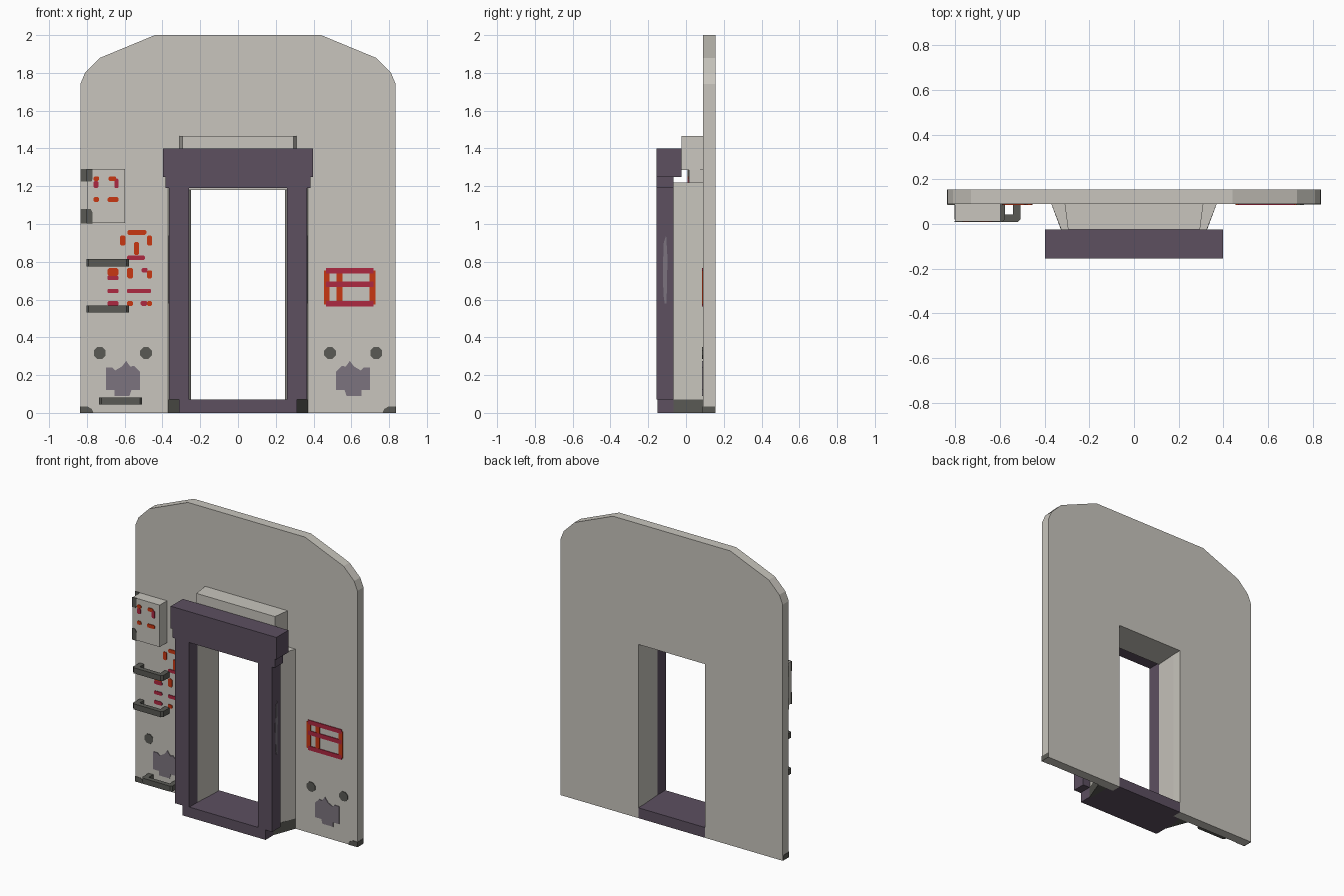
import bpy, bmesh, math

if "Cube" in bpy.data.objects:
    bpy.data.objects.remove(bpy.data.objects["Cube"])


def mat(name, r, g, b):
    m = bpy.data.materials.new(name)
    m.diffuse_color = (r, g, b, 1)
    m.use_nodes = True
    m.node_tree.nodes["Principled BSDF"].inputs["Base Color"].default_value = m.diffuse_color
    return m


STONE = mat("pale_stone", 0.58, 0.56, 0.51)
PURPLE = mat("dark_purple", 0.109, 0.08, 0.118)
GREY = mat("dark_grey", 0.102, 0.102, 0.09)
MAUVE = mat("worn_mauve", 0.2, 0.175, 0.21)
ORANGE = mat("orange", 0.58, 0.038, 0.006)
RED = mat("crimson", 0.42, 0.021, 0.053)

FACE = 0.09     # front plane of the wall
BACK = 0.155
PAINT = 0.004   # thickness of painted marks


def solid(name, material, shapes):
    """One object from prisms: each shape is (outline, axis, low, high)."""
    bm = bmesh.new()
    for pts, axis, lo, hi in shapes:
        def place(a, b, d):
            return {'x': (d, a, b), 'y': (a, d, b), 'z': (a, b, d)}[axis]
        bottom = [bm.verts.new(place(a, b, lo)) for a, b in pts]
        top = [bm.verts.new(place(a, b, hi)) for a, b in pts]
        bm.faces.new(bottom)
        bm.faces.new(top[::-1])
        n = len(pts)
        for i in range(n):
            j = (i + 1) % n
            bm.faces.new((bottom[i], bottom[j], top[j], top[i]))
    bmesh.ops.recalc_face_normals(bm, faces=bm.faces)
    me = bpy.data.meshes.new(name)
    bm.to_mesh(me)
    bm.free()
    me.materials.append(material)
    ob = bpy.data.objects.new(name, me)
    bpy.context.collection.objects.link(ob)
    return ob


def rect(a0, a1, b0, b1):
    return [(a0, b0), (a1, b0), (a1, b1), (a0, b1)]


def box(x0, x1, y0, y1, z0, z1):
    return (rect(x0, x1, y0, y1), 'z', z0, z1)


def flip(pts, s):
    return [(a * s, b) for a, b in pts]


def symmetric(half):
    return half + [(-a, b) for a, b in reversed(half)]


# Wall: lower part around the doorway, upper part with faceted shoulders
lower = symmetric([(0.25, 1.18), (0.25, 0), (0.835, 0), (0.835, 1.285)])
upper = symmetric([(0.835, 1.285), (0.835, 1.74), (0.81, 1.80), (0.73, 1.88), (0.44, 2.0)])
solid("lower_wall", STONE, [(lower, 'y', FACE, BACK)])
solid("upper_wall", STONE, [(upper, 'y', FACE, BACK)])

# Doorway passage: tapered jambs, ceiling and the housing above
jamb = [(0.26, -0.065), (0.31, -0.065), (0.37, FACE), (0.25, FACE)]
foot = [(0.30, -0.065), (0.312, -0.065), (0.37, FACE), (0.30, FACE)]
solid("passage", STONE,
      [(flip(jamb, s), 'z', 0.07, 1.22) for s in (1, -1)]
      + [box(-0.26, 0.26, -0.065, FACE, 1.18, 1.22)])
solid("jamb_feet", GREY, [(flip(foot, s), 'z', 0, 0.07) for s in (1, -1)])
solid("housing_bracket", STONE, [box(-0.30, 0.30, 0.015, FACE, 1.22, 1.285)])
housing = symmetric([(0.295, -0.025), (0.31, FACE)])
solid("door_housing", STONE, [(housing, 'z', 1.285, 1.465)])

# Door frame
solid("door_posts", PURPLE,
      [box(*sorted((s * 0.26, s * 0.365)), -0.155, -0.065, 0.07, 1.19) for s in (1, -1)])
solid("door_header", PURPLE, [box(-0.385, 0.385, -0.155, -0.065, 1.19, 1.25)])
solid("door_lintel", PURPLE, [box(-0.397, 0.397, -0.155, -0.025, 1.25, 1.40)])
solid("door_sill", PURPLE, [box(-0.312, 0.312, -0.15, FACE, 0, 0.07),
                            box(-0.25, 0.25, FACE, BACK, 0, 0.07)])

# Worn patches on the outer post sides
wear = [(-0.12, 0.63), (-0.113, 0.58), (-0.103, 0.58), (-0.1, 0.72), (-0.098, 0.82),
        (-0.105, 0.94), (-0.118, 0.9), (-0.122, 0.78)]
solid("post_wear", MAUVE, [(wear, 'x', *sorted((s * 0.364, s * 0.368))) for s in (1, -1)])

# Dark corner feet at the wall base
corner = [(0.765, 0), (0.837, 0), (0.837, 0.035), (0.80, 0.035), (0.775, 0.022)]
solid("wall_corner_feet", GREY, [(flip(corner, s), 'y', FACE - 0.003, 0.154) for s in (1, -1)])

# Wall box with dark corner patches running on to the wall
BOX = 0.012
solid("wall_box", STONE, [box(-0.80, -0.597, BOX, FACE, 1.005, 1.29)])
patches = []
for z0, z1, tip in ((1.225, 1.292, 1.24), (1.003, 1.08, 1.06)):
    patches.append(([(-0.803, z0), (-0.775, z0), (-0.77, tip), (-0.77, z1), (-0.803, z1)]
                    if z0 > 1.1 else
                    [(-0.803, z0), (-0.77, z0), (-0.77, tip), (-0.78, z1), (-0.803, z1)],
                    'y', BOX - PAINT, BOX + 0.001))
    patches.append(box(-0.835, -0.80, FACE - PAINT, FACE + 0.001, z0, z1))
solid("box_corner_patches", GREY, patches)

# Staple-shaped rungs
for i, (x0, x1, z) in enumerate(((-0.803, -0.577, 0.795), (-0.803, -0.577, 0.55),
                                 (-0.735, -0.507, 0.063))):
    staple = [(x0, FACE), (x0, 0.022), (x0 + 0.012, 0.01), (x1 - 0.012, 0.01), (x1, 0.022),
              (x1, FACE), (x1 - 0.035, FACE), (x1 - 0.035, 0.042),
              (x0 + 0.035, 0.042), (x0 + 0.035, FACE)]
    solid("rung_%d" % (i + 1), GREY, [(staple, 'z', z - 0.019, z + 0.019)])

# Round dark studs
studs = []
for x in (-0.732, -0.487, 0.487, 0.732):
    disc = [(x + 0.034 * math.cos(math.radians(22.5 + 45 * k)),
             0.317 + 0.034 * math.sin(math.radians(22.5 + 45 * k))) for k in range(8)]
    studs.append((disc, 'y', FACE - PAINT, FACE + 0.001))
solid("studs", GREY, studs)

# Worn mauve patches low on the wall
stain = [(-0.045, 0.09), (0.035, 0.09), (0.045, 0.12), (0.09, 0.12), (0.09, 0.22), (0.06, 0.25),
         (0.04, 0.245), (0.018, 0.275), (-0.005, 0.245), (-0.04, 0.225), (-0.055, 0.24),
         (-0.09, 0.24), (-0.09, 0.12), (-0.045, 0.12)]
solid("wall_stains", MAUVE,
      [([(s * (a - 0.61), b) for a, b in stain], 'y', FACE - PAINT, FACE + 0.001)
       for s in (1, -1)])


# Painted marks: small plates with clipped corners (x0, x1, z0, z1)
def mark(x0, x1, z0, z1, y):
    c = 0.25 * min(x1 - x0, z1 - z0)
    pts = [(x0 + c, z0), (x1 - c, z0), (x1, z0 + c), (x1, z1 - c),
           (x1 - c, z1), (x0 + c, z1), (x0, z1 - c), (x0, z0 + c)]
    return (pts, 'y', y - PAINT, y + 0.001)


box_orange = [(-0.685, -0.645, 1.228, 1.252), (-0.765, -0.735, 1.228, 1.252),
              (-0.765, -0.735, 1.117, 1.142), (-0.69, -0.632, 1.117, 1.142)]
box_red = [(-0.655, -0.632, 1.19, 1.24), (-0.765, -0.738, 1.19, 1.228)]
wall_orange = [(-0.585, -0.485, 0.943, 0.968), (-0.625, -0.596, 0.885, 0.94),
               (-0.482, -0.455, 0.885, 0.94), (-0.55, -0.525, 0.835, 0.905),
               (-0.692, -0.632, 0.725, 0.768), (-0.588, -0.555, 0.712, 0.768),
               (-0.482, -0.455, 0.712, 0.755),
               (-0.588, -0.555, 0.567, 0.592), (-0.482, -0.455, 0.567, 0.592)]
wall_red = [(-0.588, -0.492, 0.81, 0.832), (-0.692, -0.632, 0.703, 0.727),
            (-0.51, -0.478, 0.743, 0.768), (-0.692, -0.632, 0.634, 0.657),
            (-0.588, -0.46, 0.634, 0.657), (-0.692, -0.632, 0.567, 0.592),
            (-0.515, -0.48, 0.567, 0.592)]
for tag, m, on_box, on_wall in (("orange", ORANGE, box_orange, wall_orange),
                                ("red", RED, box_red, wall_red)):
    solid(tag + "_box_marks", m, [mark(*r, BOX) for r in on_box])
    solid(tag + "_wall_marks", m, [mark(*r, FACE) for r in on_wall])

# Painted grid panel on the right
solid("grid_uprights", ORANGE,
      [box(x, x + 0.03, FACE - PAINT, FACE + 0.001, 0.575, 0.755) for x in (0.455, 0.522, 0.697)])
solid("grid_bars", RED,
      [box(0.465, 0.718, FACE - PAINT - 0.001, FACE + 0.001, z, z + 0.029)
       for z in (0.563, 0.667, 0.738)])
